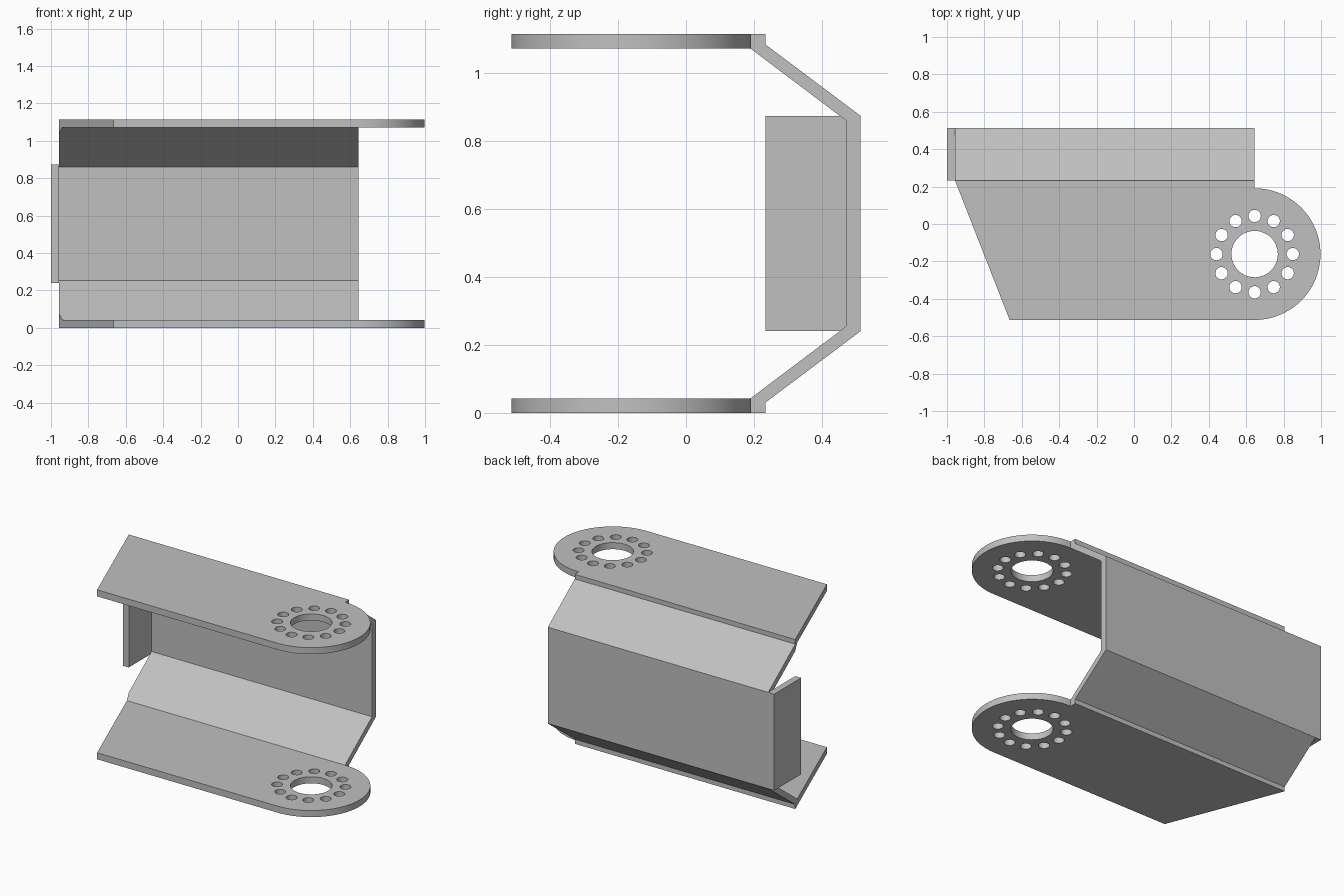
import bpy, bmesh
from math import sin, cos, pi
from mathutils import Vector

cube = bpy.data.objects.get("Cube")
if cube:
    bpy.data.objects.remove(cube, do_unlink=True)

# Single sheet-metal grey
metal = bpy.data.materials.new("grey metal")
metal.use_nodes = True
GREY = (0.53, 0.53, 0.53, 1)
metal.diffuse_color = GREY
metal.node_tree.nodes["Principled BSDF"].inputs["Base Color"].default_value = GREY

THICK = 0.043
HEIGHT = 1.113
LEFT_END = -0.957
EYE = Vector((0.645, -0.161))      # centre of the rounded end
EYE_R = 0.352
BACK_EDGE = 0.233
SLANT_LOW = Vector((-0.665, -0.513, 0))
SLANT_TOP = Vector((LEFT_END, BACK_EDGE, 0))


def finish(bm, name):
    bmesh.ops.recalc_face_normals(bm, faces=bm.faces)
    mesh = bpy.data.meshes.new(name)
    bm.to_mesh(mesh)
    bm.free()
    mesh.materials.append(metal)
    obj = bpy.data.objects.new(name, mesh)
    bpy.context.collection.objects.link(obj)
    bpy.ops.object.select_all(action='DESELECT')
    obj.select_set(True)
    bpy.context.view_layer.objects.active = obj
    bpy.ops.object.shade_smooth_by_angle(angle=pi / 6)
    return obj


def add_loop(bm, points):
    verts = [bm.verts.new(p) for p in points]
    for a, b in zip(verts, verts[1:] + verts[:1]):
        bm.edges.new((a, b))


def extrude(bm, offset):
    result = bmesh.ops.extrude_face_region(bm, geom=bm.faces[:])
    moved = [v for v in result["geom"] if isinstance(v, bmesh.types.BMVert)]
    bmesh.ops.translate(bm, verts=moved, vec=offset)


def arc(centre, radius, start, sweep, steps):
    return [centre + radius * Vector((cos(start + sweep * i / steps),
                                      sin(start + sweep * i / steps)))
            for i in range(steps)]


def mounting_plate(name, z):
    bm = bmesh.new()
    # Outline with the rounded end and the slanted left edge
    outline = arc(EYE, EYE_R, -pi / 2, pi, 40)
    outline += [EYE + Vector((0, EYE_R)), Vector((EYE.x, BACK_EDGE)),
                SLANT_TOP.xy, SLANT_LOW.xy]
    add_loop(bm, [(p.x, p.y, z) for p in outline])
    # Centre bore and ring of bolt holes
    holes = [(EYE, 0.124, 48)]
    holes += [(c, 0.033, 24) for c in arc(EYE, 0.204, 0, 2 * pi, 12)]
    for centre, radius, steps in holes:
        add_loop(bm, [(p.x, p.y, z) for p in arc(centre, radius, 0, 2 * pi, steps)])
    bmesh.ops.triangle_fill(bm, edges=bm.edges[:], use_beauty=True)
    bmesh.ops.dissolve_limit(bm, angle_limit=0.01, verts=[], edges=bm.edges[:])
    extrude(bm, (0, 0, THICK))
    return finish(bm, name)


mounting_plate("bottom_plate", 0)
mounting_plate("top_plate", HEIGHT - THICK)

# Bent back web: lower half profile (y, z), mirrored for the upper half
outer = [(BACK_EDGE, 0.03), (0.513, 0.24)]
inner = [(0.47, 0.254), (0.19, THICK)]
flip = lambda pts: [(y, HEIGHT - z) for y, z in reversed(pts)]
profile = outer + flip(outer) + flip(inner) + inner
bm = bmesh.new()
bm.faces.new([bm.verts.new((LEFT_END, y, z)) for y, z in profile])
extrude(bm, (EYE.x - LEFT_END, 0, 0))
# Trim the corners that pass the slanted plate edge
along = SLANT_TOP - SLANT_LOW
cut = bmesh.ops.bisect_plane(bm, geom=bm.verts[:] + bm.edges[:] + bm.faces[:],
                             dist=1e-5, plane_co=SLANT_TOP,
                             plane_no=Vector((-along.y, along.x, 0)),
                             clear_outer=True)
bmesh.ops.holes_fill(bm, edges=[e for e in bm.edges if e.is_boundary])
finish(bm, "back_web")

# Forward-turned flange on the right-hand end
bm = bmesh.new()
corners = [(-1, BACK_EDGE), (LEFT_END, BACK_EDGE), (LEFT_END, 0.513), (-1, 0.513)]
bm.faces.new([bm.verts.new((x, y, 0.24)) for x, y in corners])
extrude(bm, (0, 0, HEIGHT - 2 * 0.24))
finish(bm, "end_flange")
